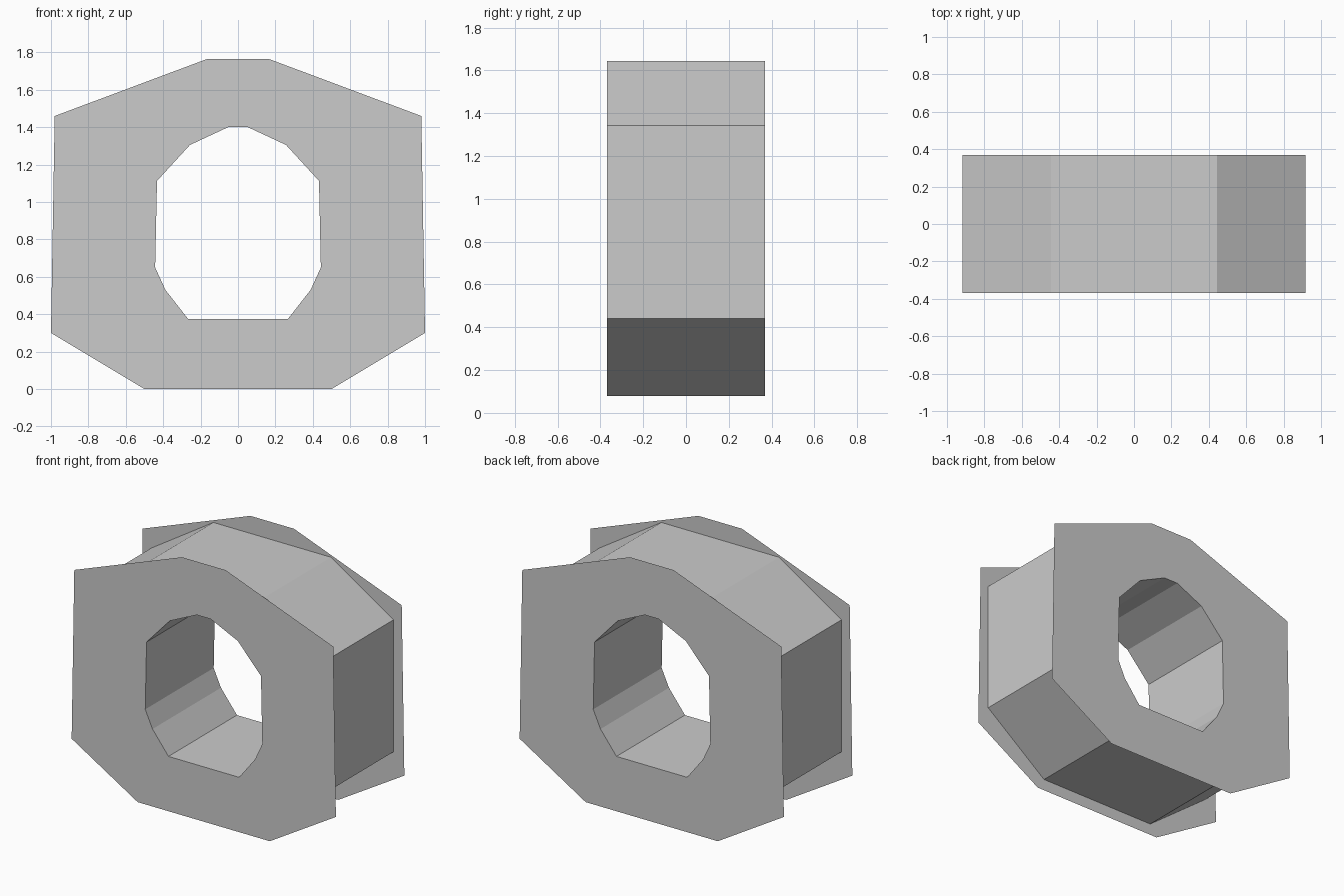
import bpy
import bmesh

cube = bpy.data.objects.get("Cube")
if cube:
    bpy.data.objects.remove(cube, do_unlink=True)

HALF_DEPTH = 0.37

# Right halves of the outlines as (x, z), from top to bottom
PLATE = [(0.165, 1.765), (0.98, 1.46), (1.0, 0.3), (0.5, 0.0)]
CORE = [(0.445, 1.645), (0.917, 1.343), (0.917, 0.44), (0.447, 0.08)]
HOLE = [(0.053, 1.4), (0.257, 1.305), (0.433, 1.113), (0.443, 0.65),
        (0.388, 0.53), (0.267, 0.375)]

grey = bpy.data.materials.new("plain grey")
grey.use_nodes = True
colour = (0.6, 0.6, 0.6, 1.0)
grey.diffuse_color = colour
grey.node_tree.nodes["Principled BSDF"].inputs["Base Color"].default_value = colour


def mirrored(half):
    """Close a half outline across x = 0."""
    return half + [(-x, z) for x, z in reversed(half)]


def add_ring(bm, outline, y):
    verts = [bm.verts.new((x, y, z)) for x, z in outline]
    edges = [bm.edges.new((v, verts[i - 1])) for i, v in enumerate(verts)]
    return verts, edges


def finish(bm, name):
    mesh = bpy.data.meshes.new(name)
    bm.to_mesh(mesh)
    bm.free()
    mesh.materials.append(grey)
    bpy.context.collection.objects.link(bpy.data.objects.new(name, mesh))


def make_plate(name, y):
    """Flat sheet with the opening cut through it."""
    bm = bmesh.new()
    edges = add_ring(bm, mirrored(PLATE), y)[1] + add_ring(bm, mirrored(HOLE), y)[1]
    bmesh.ops.triangle_fill(bm, edges=edges, use_beauty=True, use_dissolve=False)
    for face in bm.faces:
        face.normal_update()
        if face.normal.y * y < 0:
            face.normal_flip()
    finish(bm, name)


def make_wall(name, half, inward):
    """Band of flat walls joining the two plates."""
    bm = bmesh.new()
    front = add_ring(bm, mirrored(half), -HALF_DEPTH)[0]
    back = add_ring(bm, mirrored(half), HALF_DEPTH)[0]
    for i in range(len(front)):
        face = bm.faces.new((front[i - 1], front[i], back[i], back[i - 1]))
        face.normal_update()
        centre = face.calc_center_median()
        outward = face.normal.x * centre.x + face.normal.z * (centre.z - 0.87)
        if (outward < 0) != inward:
            face.normal_flip()
    finish(bm, name)


# End plates, outer wall of the core, and the tunnel through it
make_plate("front_plate", -HALF_DEPTH)
make_plate("back_plate", HALF_DEPTH)
make_wall("core_wall", CORE, False)
make_wall("tunnel_wall", HOLE, True)
